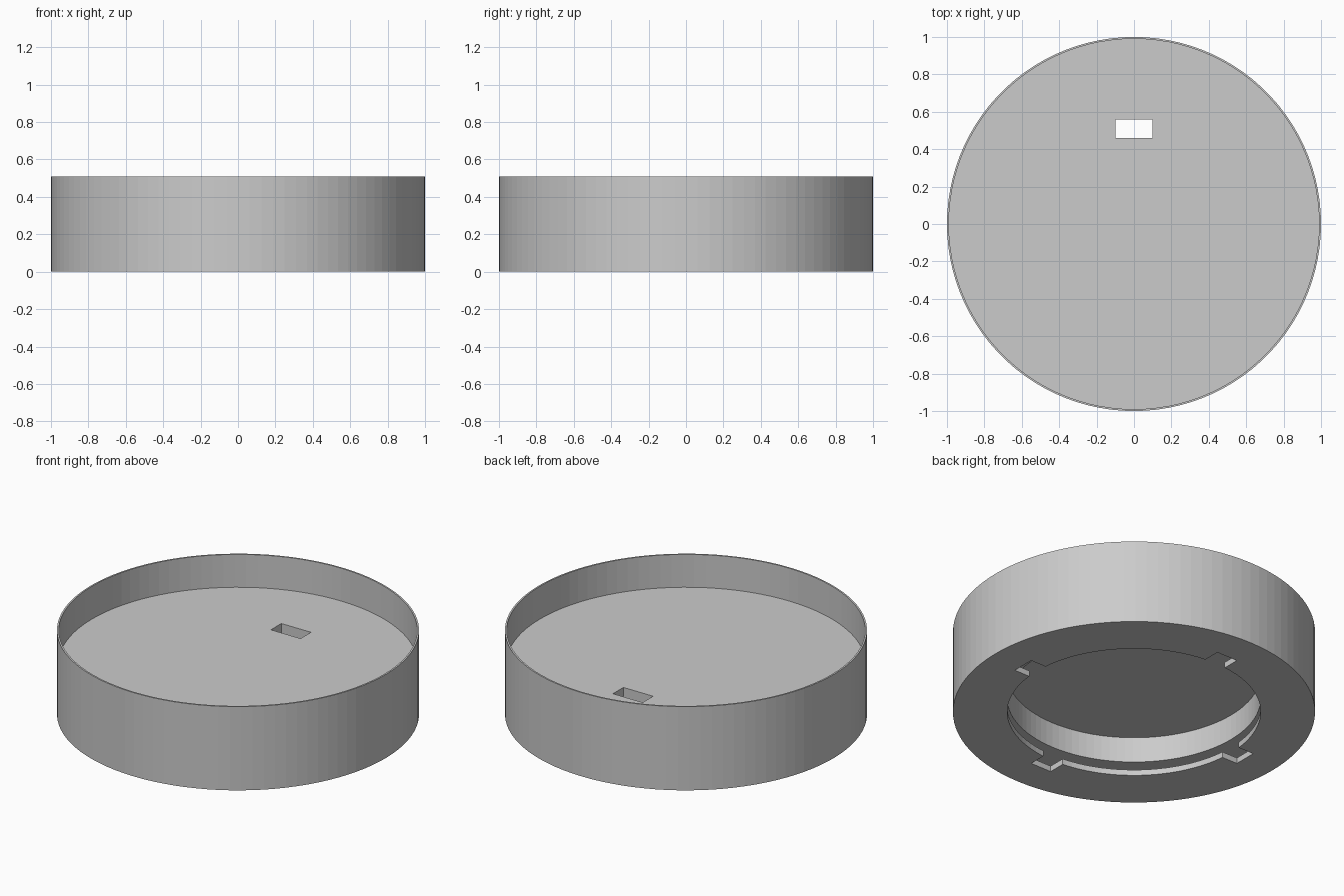
import bpy, bmesh
from math import radians, tau
from mathutils import Matrix, Vector

if "Cube" in bpy.data.objects:
    bpy.data.objects.remove(bpy.data.objects["Cube"])

SEGMENTS = 100

grey = bpy.data.materials.new("plain grey")
grey.use_nodes = True
colour = (0.6, 0.6, 0.6, 1)
grey.diffuse_color = colour
grey.node_tree.nodes["Principled BSDF"].inputs["Base Color"].default_value = colour


def make_object(name, bm):
    bmesh.ops.recalc_face_normals(bm, faces=bm.faces)
    mesh = bpy.data.meshes.new(name)
    bm.to_mesh(mesh)
    bm.free()
    mesh.materials.append(grey)
    obj = bpy.data.objects.new(name, mesh)
    bpy.context.collection.objects.link(obj)
    return obj


def lathe(name, profile):
    bm = bmesh.new()
    verts = [bm.verts.new((r, 0, z)) for r, z in profile]
    edges = [bm.edges.new(pair) for pair in zip(verts, verts[1:])]
    bmesh.ops.spin(bm, geom=verts + edges, cent=(0, 0, 0), axis=(0, 0, 1),
                   angle=tau, steps=SEGMENTS, use_merge=True)
    bmesh.ops.remove_doubles(bm, verts=bm.verts, dist=0.0005)
    return make_object(name, bm)


def box(name, low, high):
    low, high = Vector(low), Vector(high)
    bm = bmesh.new()
    bmesh.ops.create_cube(bm, size=1, matrix=Matrix.Translation((low + high) / 2)
                          @ Matrix.Diagonal((high - low).to_4d()))
    return make_object(name, bm)


def cut(target, cutter):
    mod = target.modifiers.new(cutter.name, "BOOLEAN")
    mod.operation = "DIFFERENCE"
    mod.solver = "EXACT"
    mod.object = cutter
    bpy.context.view_layer.objects.active = target
    bpy.ops.object.modifier_apply(modifier=mod.name)
    cutter.hide_render = True
    bpy.data.objects.remove(cutter)


# Round housing: thin top rim, solid plate, open underside with a locking groove
housing = lathe("housing", [
    (0, 0.31), (0.99, 0.31), (0.99, 0.51), (1, 0.51), (1, 0), (0.7, 0),
    (0.7, 0.035), (0.88, 0.035), (0.88, 0.085), (0.7, 0.085),
    (0.7, 0.24), (0, 0.24)])

# Four entry notches in the lower lip, as two crossed bars
cut(housing, box("notches_across", (-0.8, -0.07, -0.1), (0.8, 0.07, 0.08)))
cut(housing, box("notches_along", (-0.07, -0.8, -0.1), (0.07, 0.8, 0.08)))

# Rectangular opening through the plate
cut(housing, box("plate_opening", (-0.1, 0.46, 0.2), (0.1, 0.56, 0.4)))

# Oval cable passage through the side wall, open at the bottom
bm = bmesh.new()
bmesh.ops.create_cone(bm, cap_ends=True, segments=48, radius1=1, radius2=1, depth=1)
bm.transform(Matrix.Rotation(radians(-45), 4, "Z")
             @ Matrix.Translation((0.9, 0, 0.107))
             @ Matrix.Diagonal((0.55, 0.097, 0.137, 1))
             @ Matrix.Rotation(radians(90), 4, "Y"))
cut(housing, make_object("cable_passage", bm))
